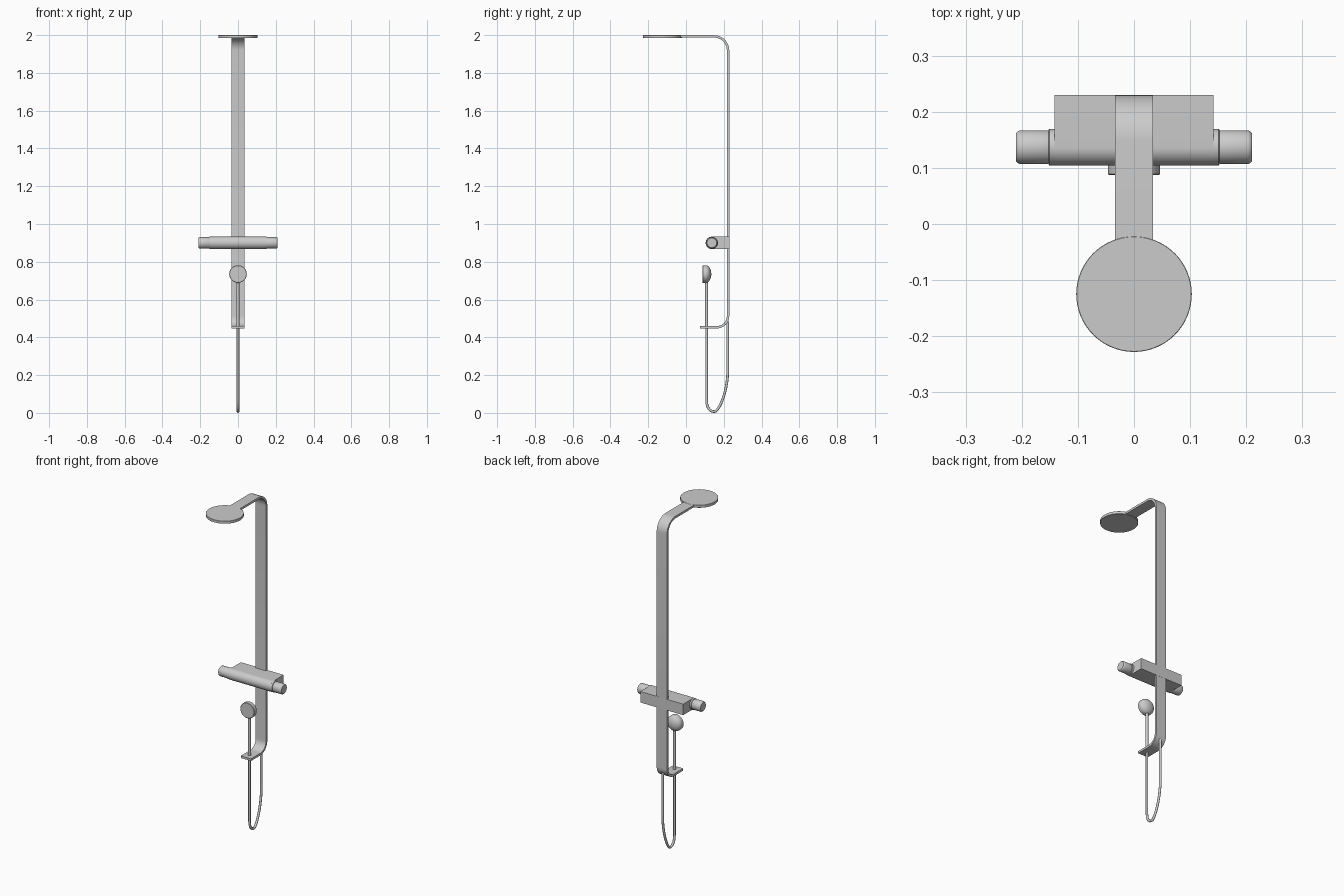
import bpy, bmesh, math
from mathutils import Matrix, Vector

if "Cube" in bpy.data.objects:
    bpy.data.objects.remove(bpy.data.objects["Cube"])


def finish(name, bm, angle=35):
    bmesh.ops.recalc_face_normals(bm, faces=bm.faces)
    me = bpy.data.meshes.new(name)
    bm.to_mesh(me)
    bm.free()
    ob = bpy.data.objects.new(name, me)
    bpy.context.collection.objects.link(ob)
    bpy.ops.object.select_all(action='DESELECT')
    ob.select_set(True)
    bpy.context.view_layer.objects.active = ob
    bpy.ops.object.shade_smooth_by_angle(angle=math.radians(angle))
    return ob


def extrude_x(name, profile, half):
    """Extrude a closed (y, z) outline across x."""
    bm = bmesh.new()
    f = bm.faces.new([bm.verts.new((-half, y, z)) for y, z in profile])
    r = bmesh.ops.extrude_face_region(bm, geom=[f])
    bmesh.ops.translate(bm, vec=(2 * half, 0, 0),
                        verts=[v for v in r['geom'] if isinstance(v, bmesh.types.BMVert)])
    return finish(name, bm)


def lathe(name, profile, centre, axis, seg=48):
    """Revolve (radius, distance) pairs around an axis, closed at both ends."""
    rot = Vector((0, 0, 1)).rotation_difference(Vector(axis)).to_matrix().to_4x4()
    m = Matrix.Translation(centre) @ rot
    bm = bmesh.new()
    rings = []
    for r, d in profile:
        rings.append([bm.verts.new(m @ Vector((r * math.cos(2 * math.pi * i / seg),
                                               r * math.sin(2 * math.pi * i / seg), d)))
                      for i in range(seg)])
    for a, b in zip(rings, rings[1:]):
        for i in range(seg):
            j = (i + 1) % seg
            bm.faces.new((a[i], a[j], b[j], b[i]))
    bm.faces.new(rings[0])
    bm.faces.new(rings[-1])
    return finish(name, bm)


def arc(cy, cz, r, a0, a1, n=12):
    return [(cy + r * math.cos(math.radians(a0 + (a1 - a0) * i / n)),
             cz + r * math.sin(math.radians(a0 + (a1 - a0) * i / n))) for i in range(n + 1)]


BACK, T = 0.229, 0.013

# Bent flat column: overhead arm, upright and lower shelf
R1, R2 = 0.08, 0.065
top, low = 1.9995, 0.447
outer = [(-0.04, top)] + arc(BACK - R1, top - R1, R1, 90, 0) \
    + arc(BACK - R2, low + R2, R2, 0, -90) + [(0.075, low)]
inner = [(0.075, low + T)] + arc(BACK - R2, low + R2, R2 - T, -90, 0) \
    + arc(BACK - R1, top - R1, R1 - T, 0, 90) + [(-0.04, top - T)]
extrude_x("column", outer + inner, 0.034)

# Round overhead shower plate
lathe("overhead_plate", [(0.102, 0), (0.103, 0.001), (0.103, 0.015), (0.102, 0.016)],
      (0, -0.125, 1.984), (0, 0, 1), 64)

# Mixer body with half-round front
CY, CZ, R = 0.137, 0.900, 0.033
extrude_x("mixer_body", [(BACK + 0.0005, CZ + R)] + arc(CY, CZ, R, 90, 270, 24)
          + [(BACK + 0.0005, CZ - R)], 0.142)

# Collars and knobs at both ends of the mixer
for side, s in (("left", -1), ("right", 1)):
    lathe(side + "_collar", [(0.0325, 0.139), (0.0325, 0.151), (0.031, 0.152)],
          (0, CY, CZ), (s, 0, 0))
    lathe(side + "_knob", [(0.028, 0.148), (0.03, 0.154), (0.03, 0.203), (0.0285, 0.207),
                           (0.025, 0.210)], (0, CY, CZ), (s, 0, 0))

# Hand shower: flat face to the front, domed back
dome = [(0.044, 0), (0.0465, 0.002), (0.0465, 0.018)]
dome += [(0.0465 * math.cos(t), 0.018 + 0.029 * math.sin(t))
         for t in (math.pi / 2 * i / 12 for i in range(1, 12))] + [(0.001, 0.047)]
lathe("hand_shower", dome, (0, 0.087, 0.735), (0, 1, 0))

# Handle and hose hanging in a loop
lathe("shower_handle", [(0.0075, 0.45), (0.0075, 0.72)], (0, 0.109, 0), (0, 0, 1), 20)
cu = bpy.data.curves.new("hose", 'CURVE')
cu.dimensions = '3D'
cu.bevel_depth = 0.007
cu.bevel_resolution = 4
cu.resolution_u = 20
cu.use_fill_caps = True
sp = cu.splines.new('BEZIER')
pts = [((0.109, 0.50), 0, 0.1), ((0.109, 0.075), 0, -0.04),
       ((0.150, 0.013), 0.025, 0), ((0.221, 0.23), 0, 0.11), ((0.221, 0.49), 0, 0.08)]
sp.bezier_points.add(len(pts) - 1)
for i, (b, (p, hy, hz)) in enumerate(zip(sp.bezier_points, pts)):
    d = Vector((0, hy, hz if i > 0 else -hz))
    b.co = (0, *p)
    b.handle_left = b.co - d
    b.handle_right = b.co + d
hose = bpy.data.objects.new("hose", cu)
bpy.context.collection.objects.link(hose)
hose.location.z = -0.006
